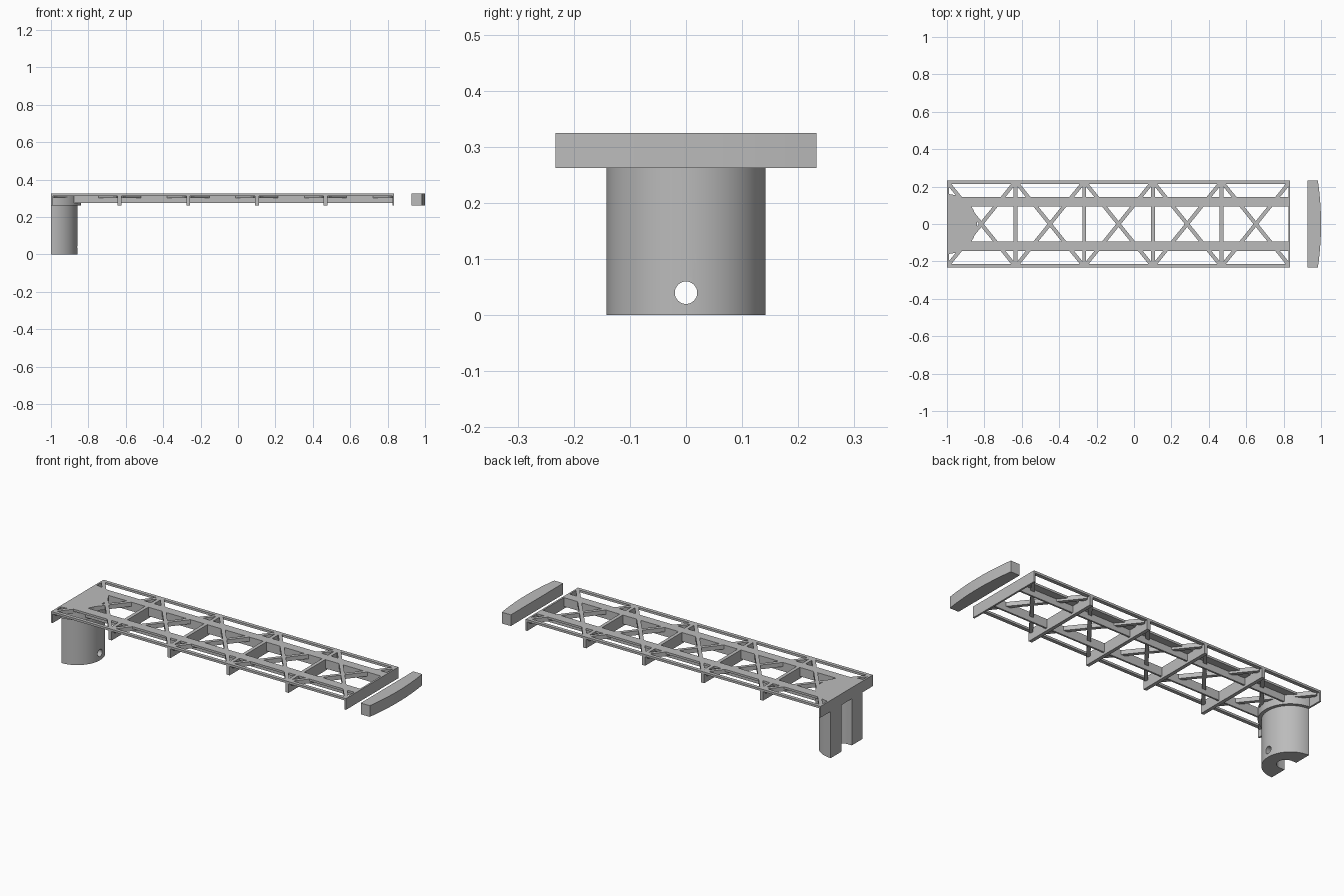
import bpy
import bmesh
from math import sin, cos, pi, hypot, atan2
from mathutils import Matrix, Vector

if "Cube" in bpy.data.objects:
    bpy.data.objects.remove(bpy.data.objects["Cube"])

TOP, UNDER = 0.325, 0.262
BAY = 0.367
HALF = 0.233

grey = bpy.data.materials.new("plain grey")
grey.use_nodes = True
GREY = (0.5, 0.5, 0.5, 1)
grey.diffuse_color = GREY
grey.node_tree.nodes["Principled BSDF"].inputs["Base Color"].default_value = GREY


def finish(name, bm):
    bmesh.ops.recalc_face_normals(bm, faces=bm.faces)
    mesh = bpy.data.meshes.new(name)
    bm.to_mesh(mesh)
    bm.free()
    mesh.materials.append(grey)
    obj = bpy.data.objects.new(name, mesh)
    bpy.context.collection.objects.link(obj)
    return obj


def box(name, x0, x1, y0, y1, z0, z1):
    bm = bmesh.new()
    place = Matrix.Translation(((x0 + x1) / 2, (y0 + y1) / 2, (z0 + z1) / 2))
    size = Matrix.Diagonal((x1 - x0, y1 - y0, z1 - z0, 1))
    bmesh.ops.create_cube(bm, size=1, matrix=place @ size)
    return finish(name, bm)


def prism(name, outline, z0, z1):
    bm = bmesh.new()
    face = bm.faces.new([bm.verts.new((x, y, z0)) for x, y in outline])
    out = bmesh.ops.extrude_face_region(bm, geom=[face])
    top = [v for v in out["geom"] if isinstance(v, bmesh.types.BMVert)]
    bmesh.ops.translate(bm, verts=top, vec=(0, 0, z1 - z0))
    return finish(name, bm)


def smooth(obj):
    bpy.ops.object.select_all(action="DESELECT")
    obj.select_set(True)
    bpy.context.view_layer.objects.active = obj
    bpy.ops.object.shade_smooth_by_angle(angle=pi / 6)


def half_circle(cx, r, steps):
    """Points from -y round through +x to +y."""
    angles = [-pi / 2 + pi * i / steps for i in range(steps + 1)]
    return [(cx + r * cos(a), r * sin(a)) for a in angles]


# Long rails: thin outer strips, and inner strips with a hanging web
for side, s in (("left", 1), ("right", -1)):
    def rail(name, a, b, z0):
        y0, y1 = sorted((a * s, b * s))
        box(f"{side}_{name}", -1, 0.835, y0, y1, z0, TOP)
    rail("outer_rail", 0.213, HALF, 0.313)
    rail("inner_rail", 0.093, 0.145, 0.313)
    rail("inner_rail_web", 0.093, 0.103, 0.275)

# Deep cross ribs, with half-width ones at both ends
for k in range(6):
    x = -1 + BAY * k
    x0 = max(x - 0.01, -1)
    x1 = min(x + 0.01, 0.835)
    box(f"cross_rib_{k + 1}", x0, x1, -HALF, HALF, UNDER, TOP)

# Crossed braces in every bay
for k in range(5):
    cx = -1 + BAY * (k + 0.5)
    for s in (1, -1):
        dx, dy = BAY - 0.02, 0.43 * s
        bm = bmesh.new()
        bmesh.ops.create_cube(bm, size=1, matrix=(
            Matrix.Translation((cx, 0, 0.313))
            @ Matrix.Rotation(atan2(dy, dx), 4, "Z")
            @ Matrix.Diagonal((hypot(dx, dy), 0.02, 0.024, 1))))
        finish(f"brace_{k + 1}_{'rising' if s > 0 else 'falling'}", bm)

# Half-round mounting plate at the end
smooth(prism("mounting_plate", half_circle(-1, 0.16, 32), UNDER, TOP))

# Half-round post with a rounded slot in its flat back
slot = half_circle(-0.97, 0.045, 16)
outline = half_circle(-1, 0.142, 40) + [(-1, 0.045)] + slot[::-1] + [(-1, -0.045)]
post = prism("post", outline, 0, UNDER)

# Pin hole through the post
bm = bmesh.new()
bmesh.ops.create_cone(
    bm, cap_ends=True, segments=32, radius1=0.02, radius2=0.02, depth=0.4,
    matrix=Matrix.Translation((-0.9, 0, 0.04)) @ Matrix.Rotation(pi / 2, 4, "Y"))
cutter = finish("pin_hole_cutter", bm)
cutter.hide_render = True
cut = post.modifiers.new("pin_hole", "BOOLEAN")
cut.object = cutter
cut.operation = "DIFFERENCE"
cut.solver = "EXACT"
bpy.context.view_layer.objects.active = post
bpy.ops.object.modifier_apply(modifier="pin_hole")
bpy.data.objects.remove(cutter)
smooth(post)

# Separate end bar with a bowed outer face
bow = []
for i in range(17):
    t = -1 + i / 8
    bow.append((1 - 0.017 * t * t, HALF * t))
smooth(prism("end_bar", bow + [(0.927, HALF), (0.927, -HALF)], UNDER, TOP))
